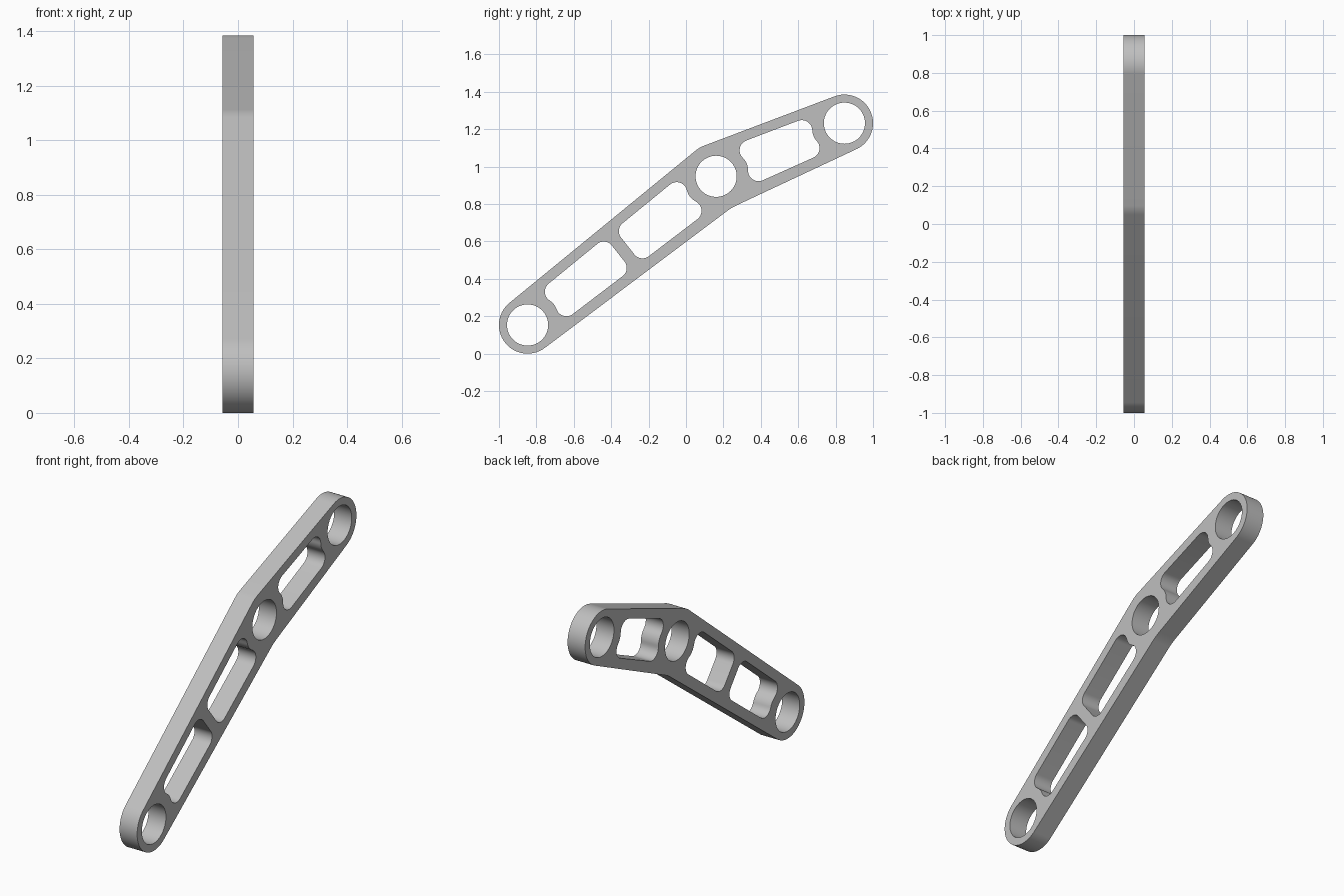
import bpy, bmesh
from math import cos, sin, radians, sqrt, tan
from mathutils import Vector, Matrix

if "Cube" in bpy.data.objects:
    bpy.data.objects.remove(bpy.data.objects["Cube"], do_unlink=True)

# Pivot centres in the side plane (y, z)
LOW, MID, TOP = Vector((-0.847, 0.153)), Vector((0.161, 0.948)), Vector((0.847, 1.232))
END_R, KNEE_R, HOLE_R, RIM_R = 0.153, 0.176, 0.11, 0.183
HALF_THICK = 0.056


def arc(c, r, a0, a1, n):
    angles = [radians(a0 + (a1 - a0) * i / n) for i in range(n + 1)]
    return [c + Vector((cos(a), sin(a))) * r for a in angles]


def rounded(corners, n=12):
    """Closed polygon from (point, radius) with every corner filleted."""
    out = []
    for i, (p, r) in enumerate(corners):
        a = (corners[i - 1][0] - p).normalized()
        b = (corners[(i + 1) % len(corners)][0] - p).normalized()
        half = a.angle(b) / 2
        centre = p + (a + b).normalized() * (r / sin(half))
        start = p + a * (r / tan(half)) - centre
        end = p + b * (r / tan(half)) - centre
        sweep = start.angle_signed(end)
        out += [centre + Matrix.Rotation(-sweep * k / n, 2) @ start for k in range(n + 1)]
    return out


def slot(origin, target, begin, finish, w0, w1):
    """Slot along origin-target; an end given as None curves around the pivot hole."""
    axis = target - origin
    length = axis.length
    axis.normalize()
    side = Vector((-axis.y, axis.x))

    def at(u, v):
        return origin + axis * u + side * v

    def end(u, pivot, direction):
        if u is not None:
            w = w0 + (w1 - w0) * u / length
            return [(at(u, w), 0.055), (at(u, -w), 0.055)]
        w = w0 + (w1 - w0) * (pivot + direction * 0.15) / length
        edge = pivot + direction * sqrt(RIM_R ** 2 - w ** 2)
        return [(at(edge, w), 0.056), (at(pivot + direction * RIM_R, 0), 0.09),
                (at(edge, -w), 0.056)]

    return rounded(end(begin, 0, 1) + end(finish, length, -1)[::-1])


# Outer outline: two round ends, rounded knee on top, soft inner bend below
outline = arc(LOW, END_R, 129, 306.5, 48)
outline += [Vector((0.225, 0.766)), Vector((0.247, 0.781)), Vector((0.275, 0.795))]
outline += arc(TOP, END_R, 294.6, 470.9, 48)
outline += arc(MID, KNEE_R, 110.9, 129, 8)

loops = [outline]
loops += [arc(c, HOLE_R, 0, 354.375, 63) for c in (LOW, MID, TOP)]
loops += [slot(LOW, MID, None, 0.617, 0.1, 0.122),
          slot(LOW, MID, 0.682, None, 0.1, 0.122),
          slot(TOP, MID, None, None, 0.1, 0.122)]

# Filled, extruded profile
curve = bpy.data.curves.new("arm_profile", 'CURVE')
curve.dimensions = '2D'
curve.fill_mode = 'BOTH'
curve.extrude = HALF_THICK
for pts in loops:
    spline = curve.splines.new('POLY')
    spline.points.add(len(pts) - 1)
    for sp, p in zip(spline.points, pts):
        sp.co = (p.x, p.y, 0, 1)
    spline.use_cyclic_u = True
helper = bpy.data.objects.new("arm_profile", curve)
bpy.context.collection.objects.link(helper)
bpy.context.view_layer.update()
mesh = bpy.data.meshes.new_from_object(
    helper.evaluated_get(bpy.context.evaluated_depsgraph_get()))
bpy.data.objects.remove(helper, do_unlink=True)

# Stand the plate up: profile x -> y, profile y -> z, thickness -> x
bm = bmesh.new()
bm.from_mesh(mesh)
bmesh.ops.remove_doubles(bm, verts=bm.verts, dist=0.0002)
bm.transform(Matrix(((0, 0, 1, 0), (1, 0, 0, 0), (0, 1, 0, 0), (0, 0, 0, 1))))
bmesh.ops.recalc_face_normals(bm, faces=bm.faces)
bm.to_mesh(mesh)
bm.free()

# Plain grey finish
grey = bpy.data.materials.new("plain_grey")
grey.use_nodes = True
colour = (0.52, 0.52, 0.52, 1)
grey.diffuse_color = colour
grey.node_tree.nodes["Principled BSDF"].inputs["Base Color"].default_value = colour
mesh.materials.clear()
mesh.materials.append(grey)

arm = bpy.data.objects.new("bent_link_arm", mesh)
bpy.context.collection.objects.link(arm)
bpy.ops.object.select_all(action='DESELECT')
arm.select_set(True)
bpy.context.view_layer.objects.active = arm
bpy.ops.object.shade_smooth_by_angle(angle=radians(30))
